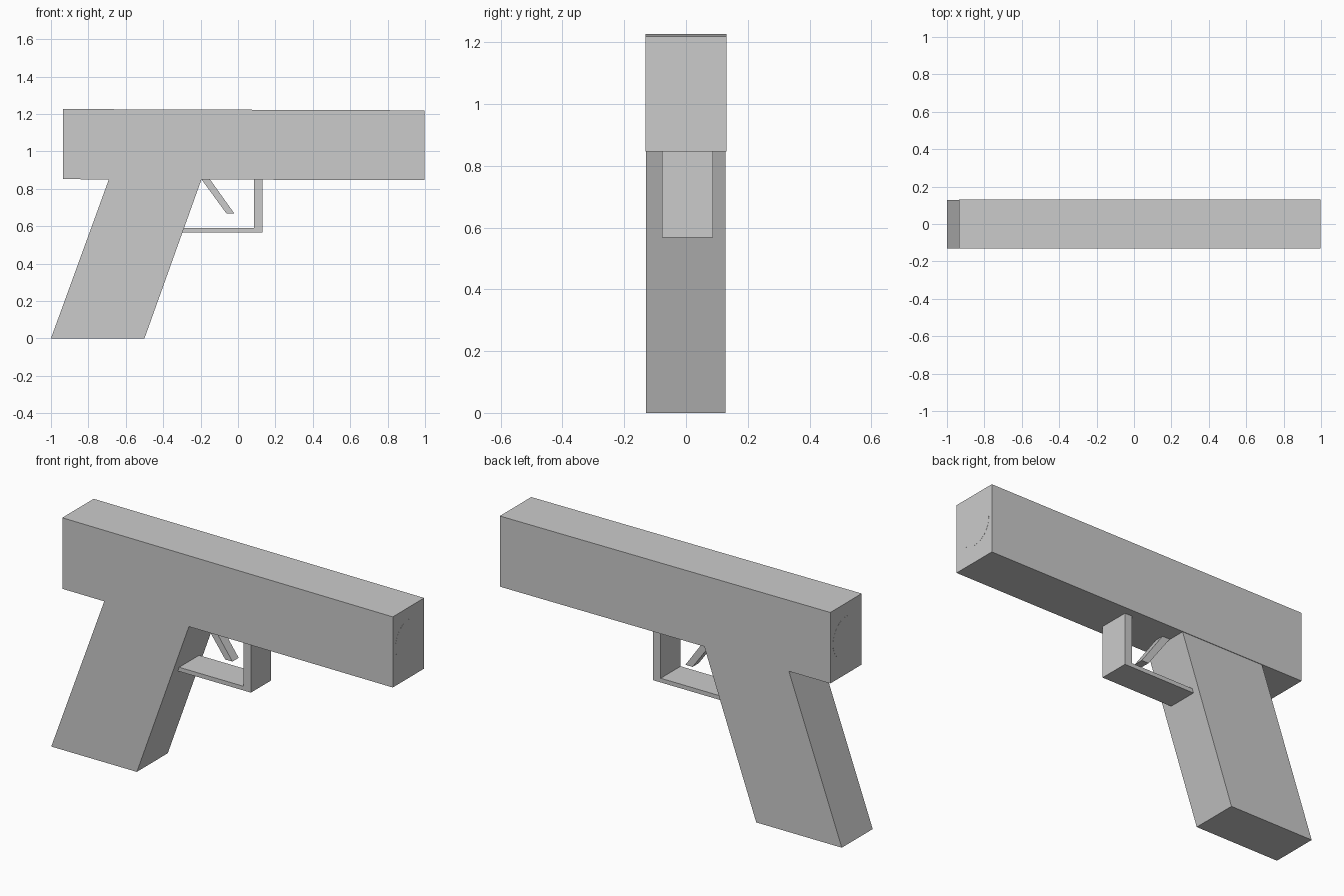
import bpy, bmesh, math

if "Cube" in bpy.data.objects:
    bpy.data.objects.remove(bpy.data.objects["Cube"])


def extrude_profile(name, pts, y0, y1):
    """Extrude an x/z outline from y0 to y1."""
    bm = bmesh.new()
    face = bm.faces.new([bm.verts.new((x, y0, z)) for x, z in pts])
    new = bmesh.ops.extrude_face_region(bm, geom=[face])["geom"]
    verts = [v for v in new if isinstance(v, bmesh.types.BMVert)]
    bmesh.ops.translate(bm, verts=verts, vec=(0, y1 - y0, 0))
    bmesh.ops.recalc_face_normals(bm, faces=bm.faces)
    mesh = bpy.data.meshes.new(name)
    bm.to_mesh(mesh)
    bm.free()
    obj = bpy.data.objects.new(name, mesh)
    bpy.context.collection.objects.link(obj)
    return obj


# Long upper body, very slightly tapered toward the front
extrude_profile("upper_body", [(-0.935, 0.851), (0.996, 0.846),
                               (0.996, 1.219), (-0.935, 1.226)], -0.131, 0.131)

# Slanted grip
extrude_profile("grip", [(-1.0, 0.0), (-0.5, 0.0),
                         (-0.195, 0.851), (-0.69, 0.851)], -0.13, 0.128)

# L-shaped trigger guard
extrude_profile("trigger_guard", [(-0.297, 0.567), (0.13, 0.567), (0.13, 0.849),
                                  (0.086, 0.849), (0.086, 0.589), (-0.289, 0.589)],
                -0.078, 0.088)

# Slanted trigger
extrude_profile("trigger", [(-0.195, 0.85), (-0.15, 0.85),
                            (-0.02, 0.668), (-0.062, 0.668)], -0.018, 0.034)

# Round barrel core, flush with both ends of the body
bpy.ops.mesh.primitive_cylinder_add(vertices=32, radius=0.109, depth=1.932,
                                    location=(0.0305, 0, 1.047),
                                    rotation=(0, math.pi / 2, 0))
bpy.context.object.name = "barrel_core"
bpy.ops.object.shade_smooth_by_angle()
